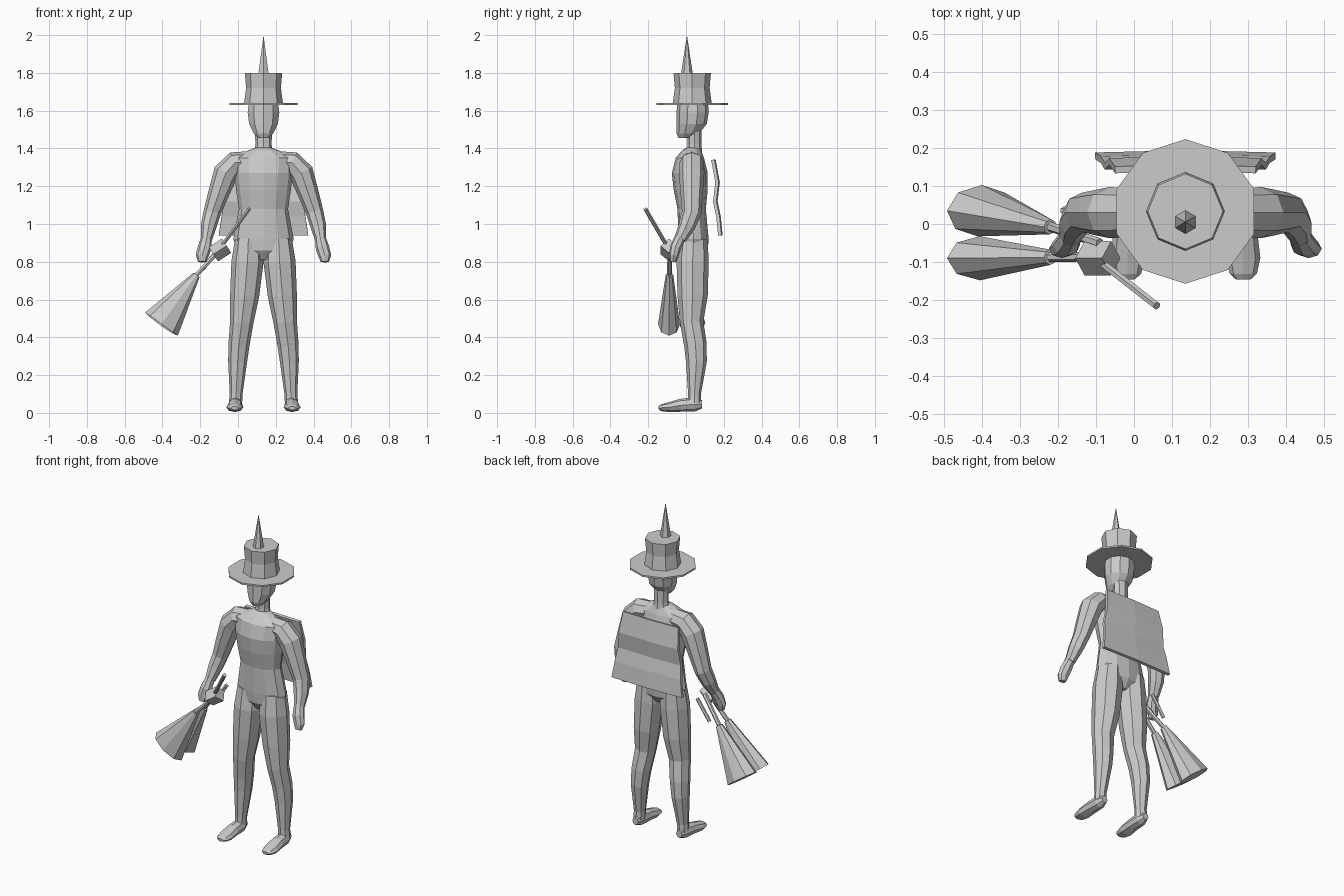
import bpy, bmesh, math
from mathutils import Vector

if "Cube" in bpy.data.objects:
    bpy.data.objects.remove(bpy.data.objects["Cube"])

grey = bpy.data.materials.new("plain_grey")
grey.use_nodes = True
grey.diffuse_color = (0.6, 0.6, 0.6, 1)
grey.node_tree.nodes["Principled BSDF"].inputs["Base Color"].default_value = grey.diffuse_color

MID = 0.135          # body centre line
Y, Z = Vector((0, 1, 0)), Vector((0, 0, 1))


def finish(name, bm):
    bmesh.ops.remove_doubles(bm, verts=bm.verts, dist=0.0005)
    bmesh.ops.recalc_face_normals(bm, faces=bm.faces)
    mesh = bpy.data.meshes.new(name)
    bm.to_mesh(mesh)
    bm.free()
    mesh.materials.append(grey)
    obj = bpy.data.objects.new(name, mesh)
    bpy.context.collection.objects.link(obj)
    return obj


def tube(name, sections, sides=8, ref=Y, level=False):
    """Loft rings of (x, y, z, width radius, depth radius) along a path."""
    bm = bmesh.new()
    points = [Vector(s[:3]) for s in sections]
    last = len(points) - 1
    rings = []
    for i, (p, s) in enumerate(zip(points, sections)):
        t = Z if level else (points[min(i + 1, last)] - points[max(i - 1, 0)]).normalized()
        v = (ref - t * ref.dot(t)).normalized()
        u = t.cross(v)
        ring = []
        for k in range(sides):
            a = math.tau * k / sides
            ring.append(bm.verts.new(p + u * math.sin(a) * s[3] + v * math.cos(a) * s[4]))
        rings.append(ring)
    for a, b in zip(rings, rings[1:]):
        for k in range(sides):
            n = (k + 1) % sides
            bm.faces.new((a[k], a[n], b[n], b[k]))
    bm.faces.new(rings[0])
    bm.faces.new(rings[-1])
    return finish(name, bm)


def rod(name, a, b, r=0.01, end=None, sides=6):
    return tube(name, [(*a, r, r), (*b, *(end or (r, r)))], sides)


def upright(name, y_profile, sides=8):
    """Level rings on the centre line, given as (z, y, half width, half depth)."""
    return tube(name, [(MID, y, z, rx, ry) for z, y, rx, ry in y_profile], sides, level=True)


# Torso, neck and head
upright("torso", [(.81, .04, .03, .04), (.86, .04, .14, .075), (.92, .04, .16, .08),
                  (1.08, .03, .13, .075), (1.18, .025, .145, .09), (1.27, .02, .155, .095),
                  (1.35, .02, .16, .075), (1.39, .03, .08, .05), (1.405, .04, .04, .035)], 12)
upright("neck", [(1.38, .045, .05, .04), (1.42, .045, .043, .037), (1.5, .045, .045, .037)])
upright("head", [(1.455, -.005, .03, .035), (1.48, .01, .055, .06), (1.53, .03, .08, .08),
                 (1.59, .035, .088, .085), (1.66, .035, .08, .08)], 10)

# Hat with spike
upright("hat_brim", [(1.63, .033, .19, .19), (1.64, .033, .19, .19)], 10)
upright("hat_crown", [(1.64, .033, .103, .103), (1.72, .033, .092, .092), (1.8, .033, .099, .099)])
upright("hat_spike", [(1.79, .005, .032, .032), (2.0, .005, 0, 0)], 6)

# Limbs, mirrored about the centre line
for side, word in ((-1, "right"), (1, "left")):
    def limb(name, sections, **kw):
        tube(f"{word}_{name}", [(MID + side * s[0], *s[1:]) for s in sections], **kw)

    limb("leg", [(.08, .04, .92, .07, .075), (.085, .035, .8, .085, .085), (.1, .035, .62, .077, .08),
                 (.115, .03, .48, .062, .062), (.13, .05, .36, .056, .06), (.137, .055, .27, .05, .055),
                 (.145, .045, .1, .034, .034), (.148, .045, .05, .035, .035)])
    limb("foot", [(.148, .085, .045, .02, .022), (.148, .045, .045, .036, .038),
                  (.15, -.03, .04, .04, .034), (.152, -.09, .03, .045, .026),
                  (.152, -.13, .027, .036, .018), (.152, -.145, .025, .02, .01)], ref=Z)
    limb("arm", [(.08, .03, 1.33, .055, .055), (.15, .03, 1.325, .06, .065), (.2, .03, 1.27, .066, .067),
                 (.235, .03, 1.17, .056, .06), (.272, .03, 1.06, .046, .052), (.29, .005, .99, .042, .045),
                 (.302, -.03, .92, .03, .032)])
    limb("hand", [(.3, -.03, .93, .028, .03), (.312, -.055, .875, .036, .03),
                  (.325, -.065, .83, .034, .025), (.325, -.07, .8, .022, .018)])

# Zigzag cape sheet, wider at the hem
bm = bmesh.new()
rows = []
for z, y, w in ((1.34, .148, .185), (1.22, .17, .2), (1.12, .158, .212), (1.04, .175, .222), (.94, .185, .237)):
    rows.append([bm.verts.new((MID + w * f, y - .006 * abs(f), z)) for f in (-1, 0, 1)])
for a, b in zip(rows, rows[1:]):
    for k in range(2):
        bm.faces.new((a[k], a[k + 1], b[k + 1], b[k]))
cape = finish("cape", bm)
thick = cape.modifiers.new("thickness", "SOLIDIFY")
thick.thickness = .018
thick.offset = 0

# Long-handled implement held in the right hand: handle, block, stems, flared heads
rod("handle", (.06, -.215, 1.08), (-.1, -.09, .865), .011)
rod("grip_block", (-.06, -.09, .885), (-.13, -.09, .84), .045, (.045, .045), 4)
for word, y0, y1, depth in (("rear", -.05, .035, .068), ("front", -.085, -.09, .058)):
    neck = (-.22, (y0 + y1) / 2, .73)
    rod(word + "_stem", (-.09, y0, .87), neck, .013)
    rod(word + "_flared_head", neck, (-.405, y1, .47), .02, (.106, depth), 8)
rod("cross_bar", (-.1, -.08, .87), (-.1, .035, .87), .01).hide_render = False
rod("side_rod", (-.1, .035, .88), (-.185, .035, .76), .011)
